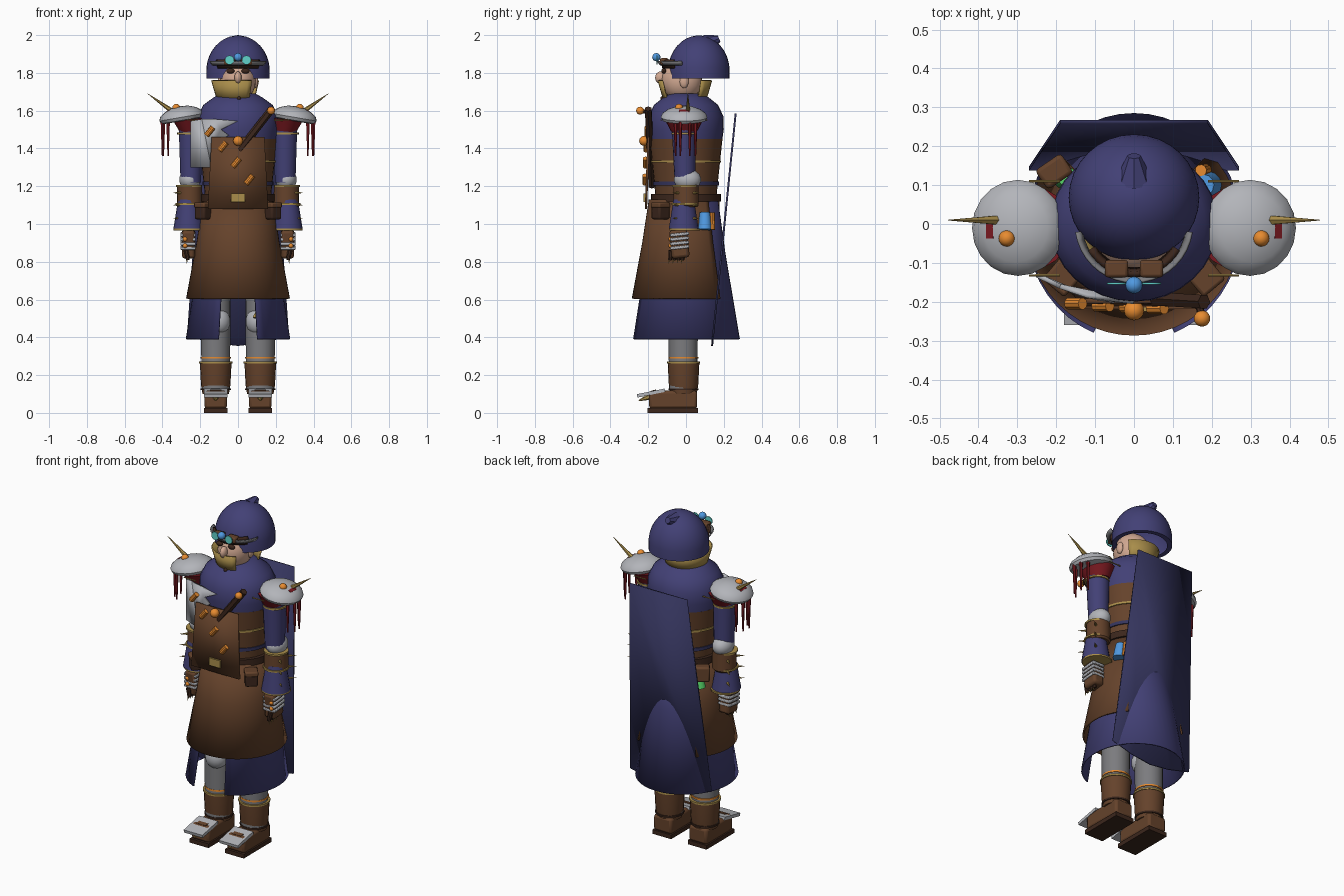
import bpy, bmesh, math
from mathutils import Vector

if "Cube" in bpy.data.objects:
    bpy.data.objects.remove(bpy.data.objects["Cube"])

COL = dict(blue=(.055, .052, .18), navy=(.035, .035, .11), brown=(.13, .055, .024), dark=(.045, .02, .012),
           tan=(.4, .27, .07), silver=(.45, .46, .49), grey=(.2, .2, .21), skin=(.65, .4, .29),
           orange=(.8, .26, .03), red=(.2, .01, .015), sky=(.08, .32, .75), teal=(.12, .65, .6), green=(.1, .7, .15))
MATS = {}


def finish(bm, name, col, loc=(0, 0, 0), rot=(0, 0, 0), thick=0):
    bmesh.ops.recalc_face_normals(bm, faces=bm.faces[:])
    me = bpy.data.meshes.new(name)
    bm.to_mesh(me)
    bm.free()
    ob = bpy.data.objects.new(name, me)
    bpy.context.collection.objects.link(ob)
    ob.location, ob.rotation_euler = loc, rot
    if col not in MATS:
        MATS[col] = bpy.data.materials.new(col)
        MATS[col].diffuse_color = (*COL[col], 1)
    me.materials.append(MATS[col])
    if thick:
        m = ob.modifiers.new("thickness", 'SOLIDIFY')
        m.thickness, m.offset = thick, 0
    return ob


def lathe(name, col, prof, loc=(0, 0, 0), sx=1, sy=1, a0=0, a1=360, n=24, rot=(0, 0, 0), thick=0, cap=True):
    """Sweep (radius, z) points around z; a partial arc gives an open shell."""
    bm = bmesh.new()
    full = a1 - a0 >= 360
    cols = n if full else n + 1
    rings = []
    for i in range(cols):
        a = math.radians(a0 + (a1 - a0) * i / n)
        rings.append([bm.verts.new((r * sx * math.cos(a), r * sy * math.sin(a), z)) for r, z in prof])
    for i in range(n):
        p, q = rings[i], rings[(i + 1) % cols]
        for k in range(len(prof) - 1):
            bm.faces.new((p[k], q[k], q[k + 1], p[k + 1]))
    if full and cap and not thick:
        for k in (0, -1):
            bm.faces.new([r[k] for r in rings])
    bmesh.ops.remove_doubles(bm, verts=bm.verts[:], dist=1e-5)
    return finish(bm, name, col, loc, rot, thick)


def box(name, col, size, loc, rot=(0, 0, 0), bevel=0):
    bm = bmesh.new()
    bmesh.ops.create_cube(bm, size=1)
    bmesh.ops.scale(bm, vec=size, verts=bm.verts[:])
    ob = finish(bm, name, col, loc, rot)
    if bevel:
        m = ob.modifiers.new("bevel", 'BEVEL')
        m.width, m.segments = bevel, 2
    return ob


def ball(name, col, r, loc, scale=(1, 1, 1), seg=16):
    bm = bmesh.new()
    bmesh.ops.create_uvsphere(bm, u_segments=seg, v_segments=max(6, seg // 2), radius=r)
    bmesh.ops.scale(bm, vec=scale, verts=bm.verts[:])
    return finish(bm, name, col, loc)


def rod(name, col, a, b, r1, r2, seg=8):
    a, b = Vector(a), Vector(b)
    bm = bmesh.new()
    bmesh.ops.create_cone(bm, cap_ends=True, segments=seg, radius1=r1, radius2=r2, depth=(b - a).length)
    return finish(bm, name, col, (a + b) / 2, (b - a).to_track_quat('Z', 'Y').to_euler())


def plate(name, col, pts, thick):
    bm = bmesh.new()
    bm.faces.new([bm.verts.new(p) for p in pts])
    return finish(bm, name, col, thick=thick)


def ring(name, col, r, z, h, loc=(0, 0, 0), sx=1, n=20):
    return lathe(name, col, [(r - .014, z), (r, z), (r, z + h), (r - .014, z + h)], loc, sx=sx, n=n)


# torso, corset and belts
lathe("chest", 'blue', [(.15, 1.2), (.185, 1.4), (.2, 1.5), (.198, 1.57), (.17, 1.63), (.12, 1.67), (.085, 1.69)],
      sx=1.08, n=32)
lathe("corset", 'brown', [(.16, 1.13), (.175, 1.28), (.193, 1.45), (.18, 1.45)], sx=1.08, n=32)
ring("corset_trim", 'tan', .186, 1.325, .012, sx=1.08, n=32)
ring("lower_corset_trim", 'navy', .174, 1.205, .02, sx=1.08, n=32)
ring("belt", 'dark', .186, 1.12, .04, sx=1.05, n=32)

# coat skirt open at the front, apron skirt open at the back
lathe("coat_skirt", 'blue', [(.165, 1.12), (.2, .85), (.273, .39)], (0, -.008, 0), sy=1.06, a0=-68, a1=248, n=40, thick=.008)
lathe("apron_skirt", 'brown', [(.18, 1.13), (.215, .9), (.27, .605)], (0, -.012, 0), a0=-225, a1=45, n=36, thick=.01)
plate("apron_bib", 'brown', [(-.14, -.198, 1.46), (.14, -.198, 1.46), (.16, -.212, 1.08), (-.16, -.212, 1.08)], .012)
box("buckle", 'tan', (.075, .02, .045), (0, -.215, 1.14))

# cape: flat leaning panel with a slightly dropped hem
plate("cape", 'navy', [(-.19, .263, 1.585), (.19, .263, 1.585), (.27, .143, .405), (.13, .14, .37), (0, .138, .355),
                       (-.13, .14, .37), (-.27, .143, .405)], .01)

# jagged breastplate on one side, wrapping round the chest
star = [(-.14, 1.3), (-.13, 1.42), (-.05, 1.47), (-.09, 1.5), (0, 1.545), (-.12, 1.555)]
plate("breastplate", 'silver', [(x, -.2 + 1.1 * x * x, z) for x, z in star + [(-.19, 1.555)]], .012)
plate("breastplate_side", 'silver', [(x, -.2 + 1.1 * x * x, z) for x, z in
                                     ((-.14, 1.3), (-.19, 1.555), (-.25, 1.545), (-.25, 1.3))], .012)

# bandolier with cartridges
rod("bandolier", 'dark', (.18, -.2, 1.61), (-.14, -.18, 1.2), .02, .02, 6)
for x, y, z in ((-.15, -.205, 1.49), (-.08, -.211, 1.41), (-.01, -.214, 1.325), (.06, -.217, 1.235)):
    rod("cartridge", 'orange', (x - .018, y, z - .022), (x + .018, y, z + .022), .015, .015, 10)
ball("bib_stud", 'orange', .026, (0, -.222, 1.44))
ball("bandolier_stud", 'orange', .021, (.175, -.243, 1.6))
rod("stud_peg", 'dark', (.165, -.2, 1.59), (.175, -.24, 1.6), .01, .01)

# head and collar
ball("head", 'skin', .1, (0, -.022, 1.76), (.95, 1.08, 1.1), 24)
ball("nose", 'skin', .03, (0, -.135, 1.775), (.65, .95, 1.1))
lathe("collar", 'tan', [(.105, 1.645), (.138, 1.76)], (0, -.006, 0), sy=1.02, a0=38, a1=302, n=24, thick=.008)
ball("collar_pin", 'dark', .011, (.005, -.125, 1.665))

# hood: flat bottomed dome with a small tip
hood = [(.14, 1.77), (.168, 1.77)] + [(.168 * math.cos(math.radians(t)), 1.81 + .188 * math.sin(math.radians(t)))
                                    for t in range(5, 91, 10)] + [(0, 1.998)]
lathe("hood", 'blue', hood, (0, .068, 0), sy=.97, n=32, cap=False)
rod("hood_tip", 'blue', (0, .11, 1.955), (0, .175, 1.982), .05, .018, 8)

# goggles
lathe("goggle_band", 'dark', [(.118, 1.825), (.13, 1.87)], (0, 0, 0), a0=-150, a1=-30, n=16, thick=.014)
lathe("visor_rim", 'grey', [(.135, 1.84), (.15, 1.862)], (0, 0, 0), a0=-172, a1=-8, n=18, thick=.006)
for s in (-1, 1):
    box("goggle_frame", 'brown', (.06, .045, .035), (s * .045, -.115, 1.86), bevel=.008)
    ball("eye", 'dark', .018, (s * .04, -.118, 1.81), (1.2, .7, .8))
    rod("side_lens", 'teal', (s * .045, -.15, 1.868), (s * .045, -.156, 1.868), .024, .024, 16)
    ball("ear", 'skin', .03, (s * .092, -.01, 1.755), (.5, .8, 1.2))
ball("centre_lens", 'sky', .022, (0, -.157, 1.883))

for s in (-1, 1):
    # shoulder guard with trim, spike and tassels
    dome = [(.09, -.03), (.112, -.026), (.12, -.01), (.112, .01), (.085, .03), (.045, .045), (0, .05)]
    lathe("pauldron", 'silver', dome, (s * .3, -.01, 1.575), sy=1.03, n=20, rot=(0, s * .17, 0))
    lathe("pauldron_lining", 'red', [(.06, -.08), (.09, -.015)], (s * .255, -.01, 1.57), sy=1.15, n=20, rot=(0, s * .1, 0))
    ring("pauldron_trim", 'tan', .068, 1.475, .01, (s * .255, -.01, 0))
    rod("shoulder_spike", 'tan', (s * .345, .01, 1.595), (s * .478, .01, 1.69), .014, .001, 6)
    ball("shoulder_stud", 'orange', .021, (s * .327, -.037, 1.615))
    box("shoulder_mark", 'red', (.02, .055, .006), (s * .37, -.01, 1.598), (0, s * .5, 0))
    for x, y in ((.37, -.055), (.4, -.03), (.395, .02), (.37, .05)):
        rod("tassel", 'red', (s * x, y, 1.545), (s * x, y, 1.36), .011, .004, 6)
    for y in (-.132, .11):
        rod("trim_prong", 'tan', (s * .19, y, 1.55), (s * .27, y, 1.55), .004, .003, 6)

    # arm: sleeve, elbow guard, spiked bracer and flared cuff
    rod("sleeve", 'blue', (s * .25, -.005, 1.22), (s * .25, -.012, 1.56), .055, .066, 18)
    ball("elbow_guard", 'silver', .06, (s * .255, .008, 1.235), (.95, 1.2, .95), 18)
    lathe("bracer", 'brown', [(.06, 1.09), (.068, 1.1), (.066, 1.205), (.05, 1.205)], (s * .256, 0, 0), n=18)
    lathe("cuff", 'blue', [(.055, 1.13), (.08, .975), (.06, .975)], (s * .262, -.012, 0), n=18)
    for r, z in ((.069, 1.197), (.072, 1.1), (.082, .965)):
        ring("arm_trim", 'tan', r, z, .01, (s * .259, -.006, 0), n=18)
    for z in (1.03, 1.1, 1.165):
        for a in (-.7, .7):
            d = Vector((s * math.cos(a), math.sin(a), 0))
            c = Vector((s * .258, 0, z))
            rod("bracer_spike", 'tan', c + d * .055, c + d * .108, .009, .001, 6)
    # gauntlet
    box("hand", 'brown', (.07, .095, .15), (s * .262, -.035, .895), (.1, 0, 0), .015)
    for k in range(4):
        box("gauntlet_band", 'silver', (.08, .1, .016), (s * .264, -.034, .945 - k * .023), (.1, 0, 0), .004)
        y = -.08 + k * .022
        rod("finger", 'dark', (s * .275, y, .86), (s * .265, y - .004, .81), .014, .011)
        rod("claw", 'tan', (s * .268, y - .006, .825), (s * .272, y - .012, .79), .006, .001, 6)
    for z in (.885, .92):
        ball("knuckle_stud", 'orange', .013, (s * .28, -.08, z), seg=10)

    # leg, knee guard and boot
    lx = s * .118
    rod("leg", 'grey', (lx, -.015, .12), (lx, -.015, .95), .075, .082, 20)
    ball("knee_guard", 'silver', .07, (lx * .9, -.05, .485), (.95, .9, 1.05), 18)
    lathe("boot_shaft", 'brown', [(.07, .1), (.078, .15), (.084, .27), (.07, .27)], (lx, -.013, 0), n=20)
    for r, z, c in ((.088, .262, 'tan'), (.08, .287, 'orange'), (.08, .12, 'dark')):
        ring("boot_ring", c, r, z, .01, (lx, -.013, 0))
    box("boot_sole", 'dark', (.125, .265, .025), (lx, -.07, .0125))
    box("boot_foot", 'brown', (.12, .255, .095), (lx, -.068, .07), bevel=.015)
    box("toe_plate", 'silver', (.125, .15, .018), (lx, -.185, .105), (.2, 0, 0))
    box("toe_plate_mark", 'brown', (.06, .025, .006), (lx, -.17, .118), (.2, 0, 0))
    rod("toe_claw", 'tan', (lx, -.18, .09), (lx, -.25, .065), .02, .003, 6)
    # belt pouches
    box("pouch", 'dark', (.07, .075, .08), (s * .182, -.135, 1.065), (0, 0, s * .7), .01)
    box("pouch_flap", 'brown', (.074, .079, .03), (s * .182, -.135, 1.1), (0, 0, s * .7), .008)

# hip items: potions, back pouch, cloth shard
rod("blue_potion", 'sky', (.19, .1, .97), (.178, .1, 1.06), .036, .028, 12)
rod("orange_vial", 'orange', (.185, .14, .97), (.172, .138, 1.06), .015, .015, 10)
rod("green_potion", 'green', (-.18, .12, 1.0), (-.17, .12, 1.06), .03, .025, 12)
box("back_pouch", 'brown', (.08, .06, .09), (-.205, .135, 1.1), (0, 0, .6), .01)
rod("knee_shard", 'tan', (.1, -.13, .5), (.125, -.12, .59), .025, .002, 5)

bpy.ops.object.select_all(action='SELECT')
bpy.context.view_layer.objects.active = bpy.data.objects["chest"]
bpy.ops.object.shade_smooth_by_angle(angle=math.radians(35))

for m in bpy.data.materials:
    if m.users and not m.is_grease_pencil:
        m.use_nodes = True
        m.node_tree.nodes["Principled BSDF"].inputs["Base Color"].default_value = m.diffuse_color
